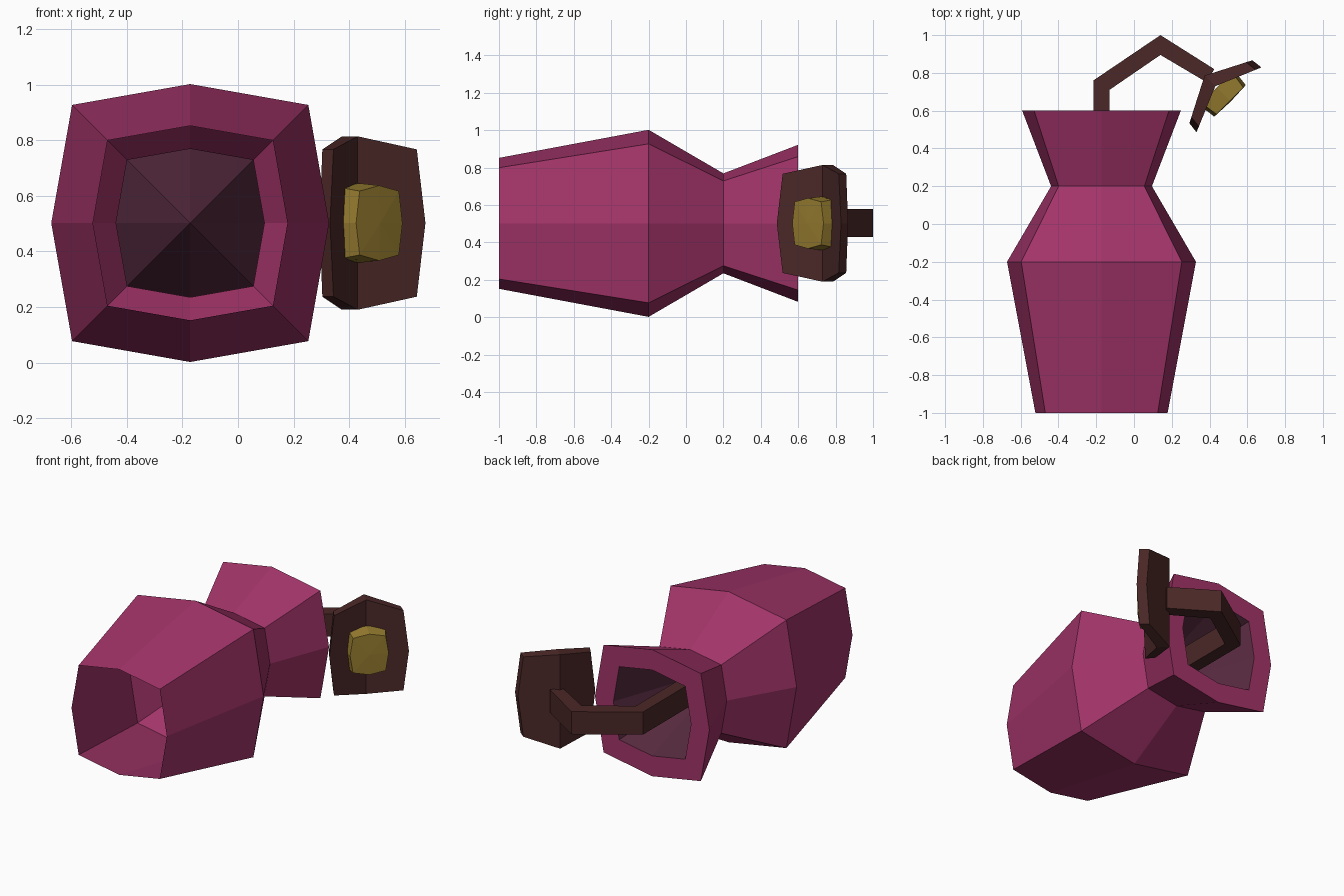
import bpy, bmesh
from mathutils import Vector

if "Cube" in bpy.data.objects:
    bpy.data.objects.remove(bpy.data.objects["Cube"])


def material(name, rgb):
    m = bpy.data.materials.new(name)
    m.diffuse_color = (*rgb, 1)
    m.use_nodes = True
    m.node_tree.nodes["Principled BSDF"].inputs["Base Color"].default_value = m.diffuse_color
    return m


PINK = material("magenta glaze", (0.36, 0.034, 0.14))
PLUM = material("dark plum", (0.095, 0.024, 0.05))
BROWN = material("dark brown", (0.07, 0.021, 0.02))
GOLD = material("gold", (0.32, 0.21, 0.03))


def octagon(cu, mu, cz, mz):
    """Puffed square: corner and mid-side half sizes in u and z."""
    return [(cu, cz), (0, mz), (-cu, cz), (-mu, 0),
            (-cu, -cz), (0, -mz), (cu, -cz), (mu, 0)]


def loft(name, rings, mat, start=None, end=None):
    """Bridge rings in order; optional centre points close the ends."""
    bm = bmesh.new()
    vs = [[bm.verts.new(p) for p in r] for r in rings]
    for a, b in zip(vs, vs[1:]):
        for i in range(len(a)):
            j = (i + 1) % len(a)
            bm.faces.new((a[i], a[j], b[j], b[i]))
    for ring, tip in ((vs[0], start), (vs[-1], end)):
        if tip is not None:
            t = bm.verts.new(tip)
            for i in range(len(ring)):
                bm.faces.new((ring[i], ring[(i + 1) % len(ring)], t))
    bmesh.ops.recalc_face_normals(bm, faces=bm.faces)
    me = bpy.data.meshes.new(name)
    bm.to_mesh(me)
    bm.free()
    me.materials.append(mat)
    ob = bpy.data.objects.new(name, me)
    bpy.context.collection.objects.link(ob)
    return ob


# Vase lying along y: open base, belly, neck, flared mouth with flat rim
CX, CZ = -0.172, 0.502


def vase_ring(y, r):
    c = r * 0.85
    return [(CX + u, y, CZ + z) for u, z in octagon(c, r, c, r)]


profile = [(-1, 0.35), (-0.2, 0.5), (0.2, 0.267), (0.6, 0.42), (0.6, 0.285)]
loft("vase", [vase_ring(y, r) for y, r in profile], PINK)

# Dark funnel inside the mouth
loft("vase_inside", [vase_ring(0.6, 0.285)], PLUM, end=(CX, -0.2, CZ))

# Bent rectangular stem: left and right edges of the path, extruded in z
outer = [(-0.215, 0.1), (-0.215, 0.76), (0.14, 1.0), (0.425, 0.82)]
inner = [(-0.13, 0.1), (-0.13, 0.71), (0.14, 0.895), (0.385, 0.75)]
sections = [[(*o, 0.43), (*i, 0.43), (*i, 0.58), (*o, 0.58)]
            for o, i in zip(outer, inner)]
mid = [sum((Vector(p) for p in s), Vector()) / 4 for s in (sections[0], sections[-1])]
loft("stem", sections, BROWN, mid[0], mid[1])

# Flower frame: u runs sideways, w points the way the flower faces
CENTRE = Vector((0.48, 0.68, 0.502))
U, W = Vector((0.707, 0.707, 0)), Vector((0.707, -0.707, 0))


def flower_point(u, w, z):
    return CENTRE + U * u + W * w + Vector((0, 0, z))


# Petal plate folded along its upright middle
plate = octagon(0.212, 0.243, 0.265, 0.312)
back = [flower_point(u * 0.97, -0.15 + 0.5 * abs(u), z) for u, z in plate]
front = [flower_point(u, -0.07 + 0.42 * abs(u), z) for u, z in plate]
loft("flower_petals", [back, front], BROWN,
     flower_point(0, -0.15, 0), flower_point(0, -0.07, 0))

# Gold flower heart
heart_back = [flower_point(u, -0.06, z) for u, z in octagon(0.115, 0.13, 0.13, 0.143)]
heart_front = [flower_point(u, 0.04, z) for u, z in octagon(0.1, 0.118, 0.115, 0.135)]
loft("flower_heart", [heart_back, heart_front], GOLD,
     flower_point(0, -0.06, 0), flower_point(0, 0.045, 0))
